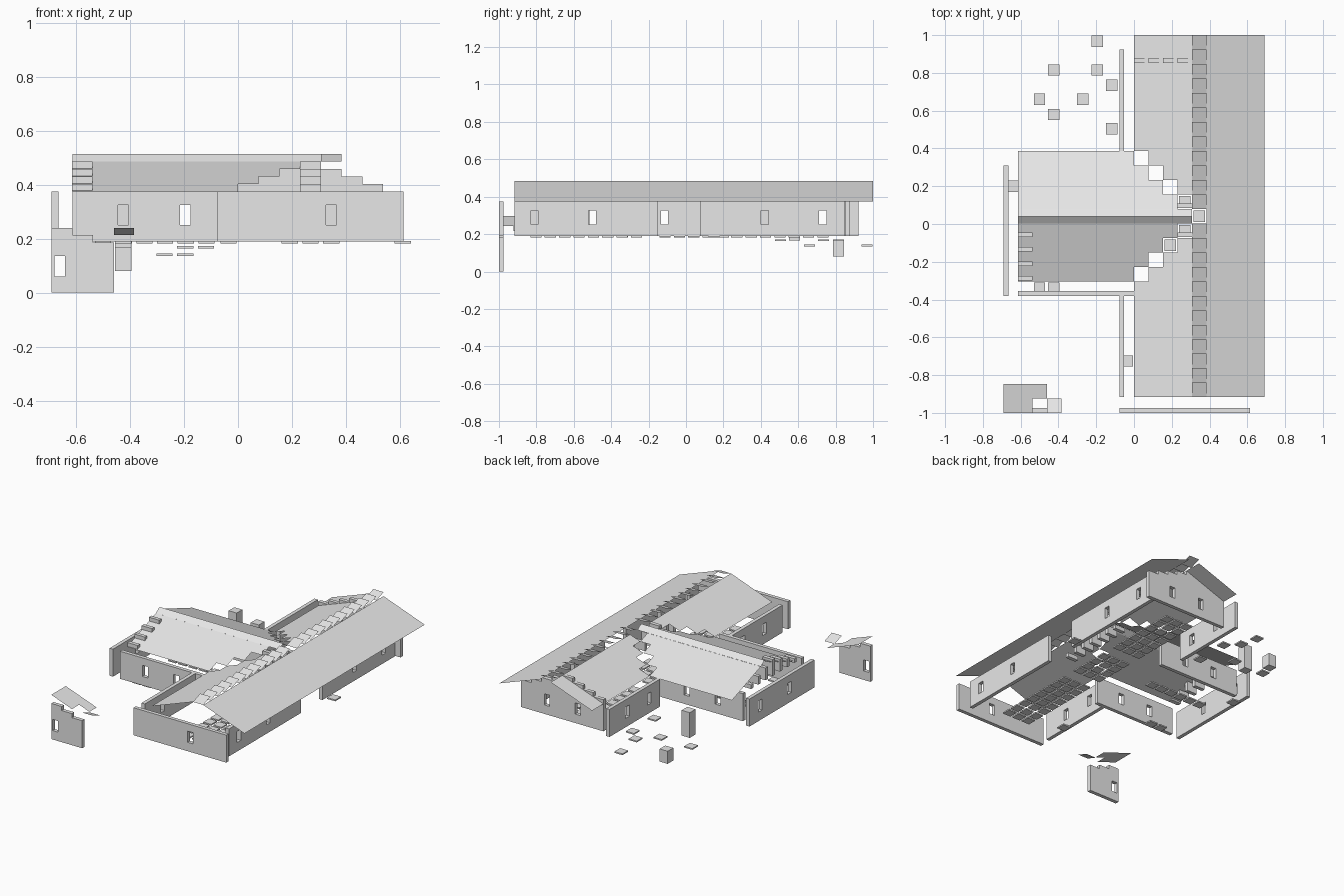
import bpy, bmesh

if "Cube" in bpy.data.objects:
    bpy.data.objects.remove(bpy.data.objects["Cube"])

U = 0.0767      # grid cell
T = 0.025       # wall thickness
RISE = 0.0275   # roof rise per cell
BASE, EAVE = 0.19, 0.375
RIDGE = EAVE + 4 * RISE

grey = bpy.data.materials.new("plaster_grey")
grey.diffuse_color = (0.8, 0.8, 0.8, 1)
grey.use_nodes = True
grey.node_tree.nodes["Principled BSDF"].inputs["Base Color"].default_value = grey.diffuse_color


def finish(name, bm):
    me = bpy.data.meshes.new(name)
    bm.to_mesh(me)
    bm.free()
    me.materials.append(grey)
    ob = bpy.data.objects.new(name, me)
    bpy.context.collection.objects.link(ob)


def box(bm, x0, x1, y0, y1, z0, z1):
    v = [bm.verts.new((x, y, z)) for z in (z0, z1)
         for x, y in ((x0, y0), (x1, y0), (x1, y1), (x0, y1))]
    for f in ((3, 2, 1, 0), (4, 5, 6, 7), (0, 1, 5, 4),
              (1, 2, 6, 5), (2, 3, 7, 6), (3, 0, 4, 7)):
        bm.faces.new([v[i] for i in f])


def quad(bm, *pts):
    f = bm.faces.new([bm.verts.new(p) for p in pts])
    f.normal_update()
    if f.normal.z < 0:
        f.normal_flip()


def wall(name, axis, start, end, side, windows, z=BASE):
    """Straight wall along x or y with real window openings."""
    bm = bmesh.new()

    def piece(a, b, z0, z1):
        if axis == 'x':
            box(bm, a, b, side, side + T, z0, z1)
        else:
            box(bm, side, side + T, a, b, z0, z1)
    top = z + EAVE - BASE
    a = start
    for c in windows:
        piece(a, c - 0.02, z, top)
        piece(c - 0.02, c + 0.02, z, z + 0.06)
        piece(c - 0.02, c + 0.02, z + 0.135, top)
        a = c + 0.02
    piece(a, end, z, top)
    finish(name, bm)


# Main hall walls
wall("hall_front_wall", 'x', -0.077, 0.613, -1.0, [0.345])
wall("hall_back_wall", 'x', 0.0, 0.613, 0.853, [0.19, 0.42])
wall("hall_left_wall_front", 'y', -0.917, -0.38, -0.077, [-0.725, -0.495])
wall("hall_left_wall_back", 'y', 0.387, 0.923, -0.077, [0.502, 0.732])
wall("hall_right_wall_front", 'y', -0.917, -0.15, 0.55, [-0.81, -0.5])
wall("hall_right_wall_back", 'y', 0.077, 0.85, 0.55, [0.42, 0.73])

# Side wing walls
wall("wing_front_wall", 'x', -0.613, 0.0, -0.38, [-0.425, -0.195])
wall("wing_back_wall", 'x', -0.613, 0.0, 0.245, [-0.425, -0.195])
wall("wing_end_wall", 'y', -0.38, 0.31, -0.69, [-0.115, 0.195])

# Hall gable: stepped courses
bm = bmesh.new()
for k in range(4):
    box(bm, U * k, U * (7 - k), 0.853, 0.853 + T,
        EAVE + RISE * k, EAVE + RISE * (k + 1))
finish("hall_gable", bm)

# Wing gables: slats stepped in y
for name, x in (("wing_gable_outer", -0.615), ("wing_gable_inner", 0.23)):
    bm = bmesh.new()
    for k in range(4):
        for j in range(k - 3, 4 - k):
            y = -0.069 + U * j
            box(bm, x, x + U, y, y + T,
                EAVE + RISE * k, EAVE + RISE * (k + 1))
    finish(name, bm)

# Hall roof: left slope has a stepped opening for the wing
bm = bmesh.new()
Y0, Y1 = -0.917, 1.0
for i in range(4):
    x0, x1, z0 = U * i, U * (i + 1), EAVE + RISE * i
    for a, b in ((Y0, -0.305 + U * i), (0.387 - U * i, Y1)):
        quad(bm, (x0, a, z0), (x1, a, z0 + RISE),
             (x1, b, z0 + RISE), (x0, b, z0))
finish("hall_roof_left", bm)
bm = bmesh.new()
quad(bm, (5 * U, Y0, RIDGE), (0.69, Y0, EAVE), (0.69, Y1, EAVE), (5 * U, Y1, RIDGE))
finish("hall_roof_right", bm)

# Hall ridge: tilted tiles, one left out at the crossing
bm = bmesh.new()
for k in range(25):
    if k != 12:
        y = Y0 + U * k
        quad(bm, (4 * U, y, RIDGE), (5 * U, y, RIDGE),
             (5 * U, y + U, RIDGE + RISE), (4 * U, y + U, RIDGE + RISE))
finish("hall_ridge_tiles", bm)

# Wing roof: both slopes stepped where they meet the hall
bm = bmesh.new()
for j in range(4):
    z0, z1, xe = EAVE + RISE * j, EAVE + RISE * (j + 1), U * j
    for ye, s in ((-0.305, 1), (0.387, -1)):
        a, b = ye + s * U * j, ye + s * U * (j + 1)
        quad(bm, (-0.613, a, z0), (xe, a, z0), (xe, b, z1), (-0.613, b, z1))
finish("wing_roof", bm)
bm = bmesh.new()
for ye in (0.002, 0.079):
    quad(bm, (-0.613, ye, RIDGE), (4 * U, ye, RIDGE),
         (4 * U, 0.0405, RIDGE + RISE), (-0.613, 0.0405, RIDGE + RISE))
finish("wing_ridge_cap", bm)

# Ruined corner: wall with stepped top and leftover roof
wall("ruin_wall", 'x', -0.69, -0.46, -1.0, [-0.66], 0.0)
bm = bmesh.new()
box(bm, -0.69, -0.537, -1.0, -1.0 + T, 0.185, 0.2125)
box(bm, -0.69, -0.613, -1.0, -1.0 + T, 0.2125, 0.24)
finish("ruin_wall_top", bm)
bm = bmesh.new()
for i in range(3):
    x, z = -0.69 + U * i, 0.298 - RISE * i
    y = -0.923 if i == 2 else -1.0
    quad(bm, (x, y, z), (x + U, y, z - RISE),
         (x + U, -0.846, z - RISE), (x, -0.846, z))
quad(bm, (-0.46, -1.0, 0.24), (-0.385, -1.0, 0.24),
     (-0.385, -0.923, 0.2125), (-0.46, -0.923, 0.2125))
finish("ruin_roof", bm)


def slab(bm, x, y, z, h=0.009):
    box(bm, x - 0.03, x + 0.03, y - 0.03, y + 0.03, z, z + h)


# Floor tiles inside the hall and the wing
bm = bmesh.new()
for first, last in ((1, 8), (10, 13), (15, 21)):
    for k in range(first, last + 1):
        for i in range(2, 5):
            slab(bm, U * (i + 0.5), Y0 + U * (k + 0.5), 0.182)
for i in range(6):
    slab(bm, -0.5 + U * i, 0.04, 0.182)
finish("floor_tiles", bm)

# Slabs next to the windows
bm = bmesh.new()
for x, y in ((-0.5, -0.34), (-0.425, -0.34), (-0.035, -0.725),
             (-0.645, 0.2), (0.61, 0.15)):
    slab(bm, x, y, 0.182)
finish("window_slabs", bm)

# Stepping stones in the yard
bm = bmesh.new()
for x, y, z in ((-0.195, 0.967, 0.135), (-0.5, 0.66, 0.135), (-0.272, 0.66, 0.135),
                (-0.195, 0.815, 0.163), (-0.118, 0.735, 0.163), (-0.118, 0.505, 0.163)):
    slab(bm, x, y, z)
finish("stepping_stones", bm)

# Yard posts
bm = bmesh.new()
slab(bm, -0.425, 0.815, 0.08, 0.085)
slab(bm, -0.425, 0.58, 0.165, 0.17)
finish("yard_posts", bm)
